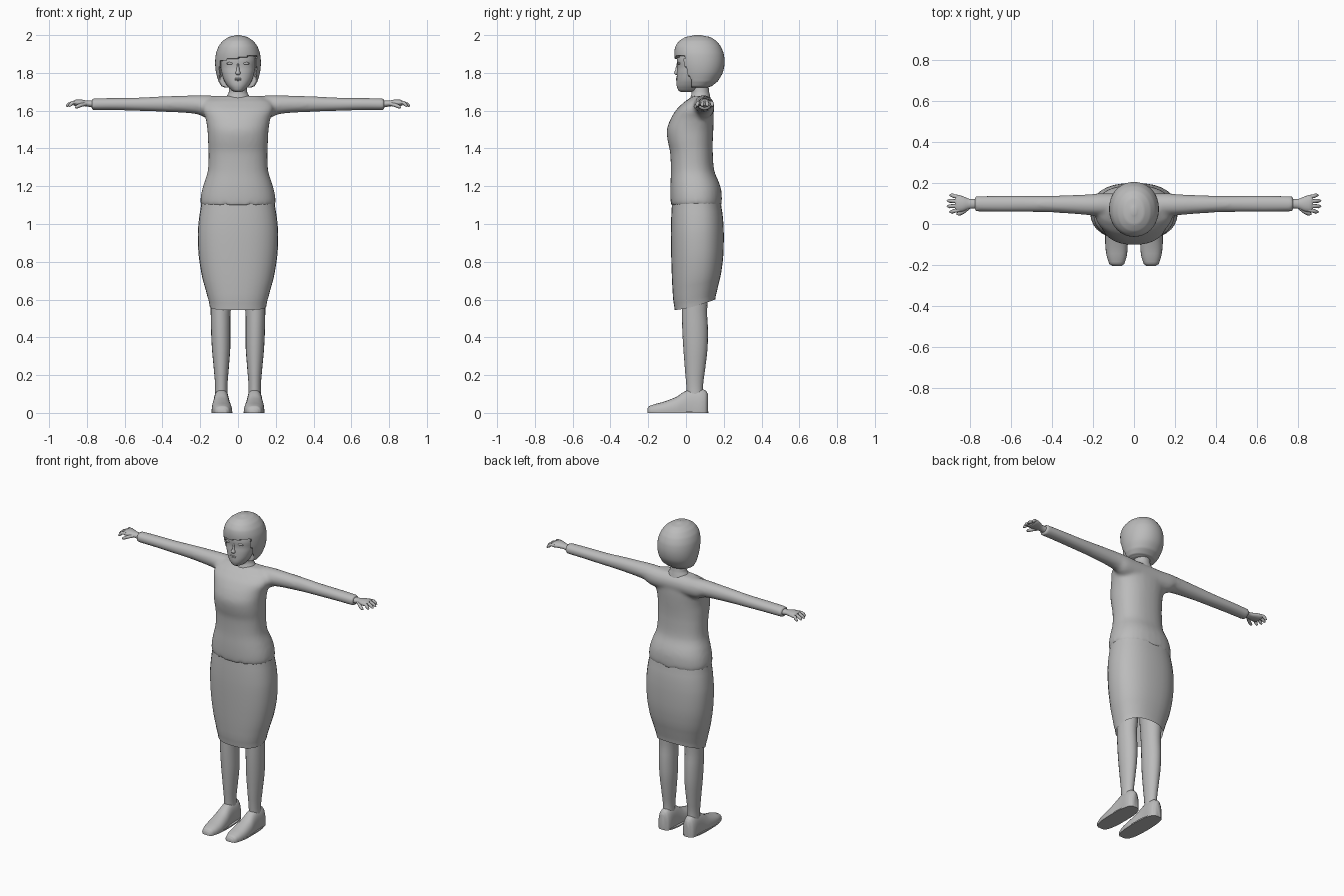
import bpy, bmesh, math
from mathutils import Vector

grey = bpy.data.materials.new("plain grey")
grey.diffuse_color = (0.5, 0.5, 0.5, 1)


def spline(keys, steps):
    """Catmull-Rom resampling of section tuples."""
    out = []
    for i in range(len(keys) - 1):
        p = [keys[max(i - 1, 0)], keys[i], keys[i + 1], keys[min(i + 2, len(keys) - 1)]]
        for s in range(steps):
            t = s / steps
            out.append([0.5 * (2 * b + (c - a) * t + (2 * a - 5 * b + 4 * c - d) * t * t
                               + (3 * b - a - 3 * c + d) * t ** 3) for a, b, c, d in zip(*p)])
            out[-1][0] = p[1][0] + (p[2][0] - p[1][0]) * t
    return out + [list(keys[-1])]


def loft(name, axis, keys, n=32, steps=3, power=2.0, caps=(True, True), warp=None, mirror=False):
    """Loft ovals; each key is (position, u min, u max, v min, v max)."""
    bm = bmesh.new()
    rings = []
    for t, u0, u1, v0, v1 in spline(keys, steps):
        ring = []
        for k in range(n):
            a = 2 * math.pi * k / n
            c, s = math.cos(a), math.sin(a)
            u = (u0 + u1) / 2 + (u1 - u0) / 2 * math.copysign(abs(c) ** (2 / power), c)
            v = (v0 + v1) / 2 + (v1 - v0) / 2 * math.copysign(abs(s) ** (2 / power), s)
            co = Vector({"X": (t, u, v), "Y": (u, t, v), "Z": (u, v, t)}[axis])
            ring.append(bm.verts.new(warp(co) if warp else co))
        rings.append(ring)
    for r, q in zip(rings, rings[1:]):
        for k in range(n):
            bm.faces.new((r[k], r[(k + 1) % n], q[(k + 1) % n], q[k]))
    if caps[0]:
        bm.faces.new(rings[0][::-1])
    if caps[1]:
        bm.faces.new(rings[-1])
    if axis == "Y":
        bmesh.ops.reverse_faces(bm, faces=bm.faces)
    return finish(name, bm, mirror)


def finish(name, bm, mirror=False):
    me = bpy.data.meshes.new(name)
    bm.to_mesh(me)
    bm.free()
    me.materials.append(grey)
    ob = bpy.data.objects.new(name, me)
    bpy.context.collection.objects.link(ob)
    select(ob)
    bpy.ops.object.shade_smooth_by_angle(angle=math.radians(50))
    if mirror:
        ob.modifiers.new("mirror", "MIRROR")
    return ob


def select(*obs):
    bpy.ops.object.select_all(action="DESELECT")
    for o in obs:
        o.select_set(True)
    bpy.context.view_layer.objects.active = obs[0]


def blob(name, loc, size, mirror=False):
    bm = bmesh.new()
    bmesh.ops.create_uvsphere(bm, u_segments=16, v_segments=10, radius=1)
    for v in bm.verts:
        v.co = Vector(loc) + Vector(a * b for a, b in zip(v.co, size))
    return finish(name, bm, mirror)


# Jumper: torso and sleeves fused into one smooth skin
torso = loft("jumper", "Z", [
    (1.10, -.198, .198, -.080, .188), (1.14, -.198, .198, -.083, .190), (1.20, -.185, .185, -.083, .182),
    (1.28, -.160, .160, -.080, .150), (1.38, -.156, .156, -.084, .142), (1.44, -.159, .159, -.097, .142),
    (1.50, -.162, .162, -.101, .145), (1.56, -.172, .172, -.080, .147), (1.61, -.190, .190, -.048, .145),
    (1.65, -.175, .175, -.005, .135), (1.678, -.12, .12, .035, .115)], power=2.3)
half = [(.10, .035, .150, 1.555, 1.678), (.17, .038, .150, 1.560, 1.682), (.21, .042, .145, 1.580, 1.682),
        (.28, .048, .142, 1.588, 1.680), (.40, .056, .138, 1.594, 1.676), (.52, .058, .138, 1.598, 1.670),
        (.65, .058, .138, 1.602, 1.668), (.775, .060, .136, 1.602, 1.666)]
sleeves = loft("sleeves", "X", [(-k[0],) + k[1:] for k in half[::-1]] + half, n=24)
select(torso, sleeves)
bpy.ops.object.join()
rm = torso.modifiers.new("fuse", "REMESH")
rm.mode, rm.voxel_size, rm.use_smooth_shade = "VOXEL", 0.011, True
sm = torso.modifiers.new("soften", "SMOOTH")
sm.factor, sm.iterations = 0.5, 5


# Skirt: open at the hem, which rises toward the back
def hem(co):
    w = max(0, (0.85 - co.z) / 0.30)
    co.z += w * max(0, co.y + .06) ** 1.5 * 0.55
    return co


loft("skirt", "Z", [
    (.545, -.150, .150, -.060, .155), (.60, -.162, .162, -.068, .165), (.70, -.188, .188, -.074, .185),
    (.82, -.207, .207, -.078, .197), (.95, -.213, .213, -.080, .200), (1.04, -.205, .205, -.078, .195),
    (1.12, -.193, .193, -.074, .184)], power=2.35, caps=(False, True), warp=hem)

# Legs and shoes
loft("leg", "Z", [
    (.08, .055, .122, .005, .092), (.14, .056, .121, .002, .090), (.22, .050, .127, -.005, .100),
    (.34, .041, .138, -.014, .114), (.45, .040, .143, -.020, .116), (.55, .038, .145, -.022, .112),
    (.75, .020, .150, -.025, .130)], n=20, mirror=True)


def flat_sole(co):
    co.z = max(0, co.z)
    return co


loft("shoe", "Y", [
    (-.205, .060, .105, -.015, .022), (-.195, .048, .120, -.022, .036), (-.16, .036, .132, -.03, .048),
    (-.11, .031, .139, -.04, .062), (-.05, .036, .139, -.06, .085), (-.01, .042, .134, -.08, .112),
    (.03, .045, .131, -.08, .128), (.08, .045, .131, -.08, .128), (.105, .052, .124, -.07, .118),
    (.117, .070, .108, -.05, .100)], n=24, power=2.4, warp=flat_sole, mirror=True)
loft("sole", "Z", [(0, .029, .141, -.205, .118), (.008, .029, .141, -.205, .118)],
     steps=1, power=2.8, mirror=True)

# Hands: palm, four fingers and a thumb
loft("palm", "X", [
    (.765, .074, .122, 1.616, 1.654), (.80, .074, .122, 1.622, 1.654), (.83, .062, .134, 1.624, 1.659),
    (.86, .058, .142, 1.624, 1.658), (.872, .066, .140, 1.628, 1.652)], n=18, mirror=True)


def finger(name, points, r):
    """Rounded tapering tube through the points."""
    cu = bpy.data.curves.new(name, "CURVE")
    cu.dimensions, cu.bevel_depth, cu.bevel_resolution, cu.use_fill_caps = "3D", r, 2, True
    sp = cu.splines.new("POLY")
    sp.points.add(len(points) - 1)
    for i, (p, co) in enumerate(zip(sp.points, points)):
        p.co, p.radius = (*co, 1), (0.5 if i == len(points) - 1 else 1)
    cu.materials.append(grey)
    ob = bpy.data.objects.new(name, cu)
    bpy.context.collection.objects.link(ob)
    select(ob)
    bpy.ops.object.convert(target="MESH")
    bpy.ops.object.shade_smooth_by_angle(angle=math.radians(50))
    ob.modifiers.new("mirror", "MIRROR")


for i, reach in enumerate((.896, .908, .908, .896)):
    y, spread = .068 + .021 * i, (i - 1.5) * .006
    finger(f"finger_{i + 1}", [(.85, y, 1.643), (.875, y + spread * .5, 1.643),
                               (reach - .010, y + spread, 1.632), (reach, y + spread, 1.622)], .0095)
finger("thumb", [(.805, .080, 1.636), (.83, .060, 1.630), (.85, .050, 1.622), (.862, .048, 1.616)], .010)

# Neck, face and small features
loft("neck", "Z", [(1.64, -.085, .085, .015, .135), (1.675, -.062, .062, .025, .128),
                   (1.70, -.048, .048, .030, .122), (1.80, -.048, .048, .020, .115)], n=24)
loft("face", "Z", [
    (1.698, -.015, .015, -.025, .030), (1.706, -.034, .034, -.040, .070), (1.73, -.056, .056, -.049, .090),
    (1.76, -.074, .074, -.050, .10), (1.80, -.086, .086, -.048, .11), (1.83, -.091, .091, -.045, .12),
    (1.87, -.094, .094, -.048, .12), (1.92, -.085, .085, -.040, .12)], power=2.2)
loft("nose", "Z", [(1.788, -.008, .008, -.054, -.03), (1.797, -.014, .014, -.063, -.03),
                   (1.812, -.009, .009, -.058, -.03), (1.85, -.005, .005, -.049, -.03)], n=12)
blob("eyelid", (.042, -.036, 1.850), (.020, .010, .007), mirror=True)
blob("upper_lip", (0, -.048, 1.769), (.022, .006, .004))
blob("lower_lip", (0, -.048, 1.762), (.018, .006, .004))


# Bobbed hair with a hollow for the face under a slanted fringe
def face_opening(co):
    edge = 1.875 + 0.16 * co.x
    if co.z < edge and abs(co.x) < .094 and co.y < .03:
        co.y = .03
    return co


loft("hair", "Z", [
    (1.722, -.070, .070, .005, .115), (1.730, -.088, .088, -.012, .138), (1.755, -.103, .103, -.027, .168),
    (1.80, -.116, .116, -.043, .194), (1.85, -.121, .121, -.056, .204), (1.90, -.117, .117, -.062, .200),
    (1.94, -.103, .103, -.056, .184), (1.97, -.080, .080, -.035, .160), (1.99, -.050, .050, -.002, .127),
    (2.0, -.012, .012, .045, .080)], n=64, steps=6, power=2.1, warp=face_opening)
